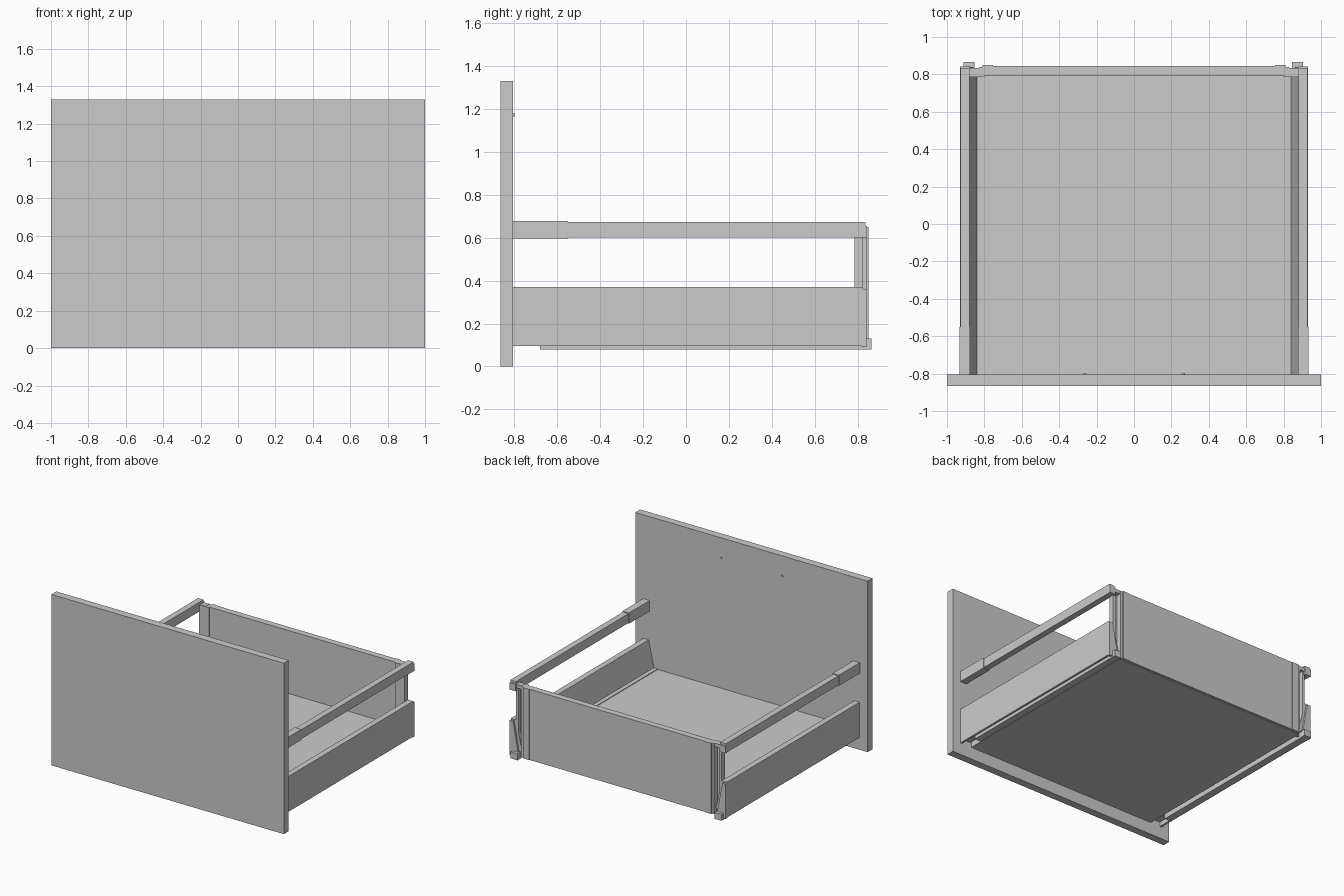
import bpy
import bmesh
from mathutils import Vector

cube = bpy.data.objects.get("Cube")
if cube:
    bpy.data.objects.remove(cube, do_unlink=True)

grey = bpy.data.materials.new("plain_grey")
grey.use_nodes = True
COLOUR = (0.6, 0.6, 0.6, 1)
grey.diffuse_color = COLOUR
grey.node_tree.nodes["Principled BSDF"].inputs["Base Color"].default_value = COLOUR


def finish(name, bm):
    bmesh.ops.recalc_face_normals(bm, faces=bm.faces)
    mesh = bpy.data.meshes.new(name)
    bm.to_mesh(mesh)
    bm.free()
    mesh.materials.append(grey)
    obj = bpy.data.objects.new(name, mesh)
    bpy.context.collection.objects.link(obj)
    return obj


def box(name, x, y, z):
    """Box from (min, max) ranges."""
    bm = bmesh.new()
    bmesh.ops.create_cube(bm, size=1)
    for v in bm.verts:
        v.co = Vector([(a + b) / 2 + c * (b - a) for c, (a, b) in zip(v.co, (x, y, z))])
    return finish(name, bm)


def extrude_y(name, profile, y0, y1):
    """Extrude an (x, z) outline along y."""
    bm = bmesh.new()
    face = bm.faces.new([bm.verts.new((x, y0, z)) for x, z in profile])
    moved = bmesh.ops.extrude_face_region(bm, geom=[face])["geom"]
    bmesh.ops.translate(bm, vec=(0, y1 - y0, 0),
                        verts=[g for g in moved if isinstance(g, bmesh.types.BMVert)])
    return finish(name, bm)


FRONT = -0.805

# Front, floor and back panels
box("front_panel", (-1, 1), (-0.865, FRONT), (0, 1.33))
box("floor_panel", (-0.83, 0.83), (FRONT, 0.83), (0.095, 0.16))
box("back_panel", (-0.81, 0.81), (0.795, 0.845), (0.1, 0.65))

# Sloped side wall with an inner ledge and an open channel underneath
wall = [(0.93, 0.095), (0.93, 0.37), (0.885, 0.37), (0.84, 0.165), (0.807, 0.165),
        (0.807, 0.15), (0.84, 0.15), (0.84, 0.13), (0.915, 0.13), (0.915, 0.095)]
# Tapered cap closing the back end of the wall
cap = [(0.93, 0.09), (0.93, 0.36), (0.9, 0.36), (0.86, 0.14), (0.86, 0.09)]

for side, s in (("left", 1), ("right", -1)):
    def span(a, b):
        return tuple(sorted((s * a, s * b)))

    extrude_y(side + "_side_wall", [(s * x, z) for x, z in wall], FRONT, 0.825)
    extrude_y(side + "_wall_end_cap", [(s * x, z) for x, z in cap], 0.82, 0.84)

    # Gallery rail with its front sleeve
    box(side + "_rail", span(0.88, 0.928), (FRONT, 0.835), (0.6, 0.672))
    box(side + "_rail_sleeve", span(0.876, 0.932), (FRONT, -0.55), (0.595, 0.678))
    box(side + "_rail_end_cap", span(0.876, 0.93), (0.825, 0.842), (0.6, 0.655))

    # Corner bracket: two uprights, a recessed web and a top bridge
    box(side + "_bracket_inner_upright", span(0.8, 0.83), (0.785, 0.84), (0.1, 0.65))
    box(side + "_bracket_web", span(0.83, 0.87), (0.785, 0.8), (0.1, 0.65))
    box(side + "_bracket_outer_upright", span(0.865, 0.885), (0.785, 0.825), (0.1, 0.65))
    box(side + "_bracket_bridge", span(0.83, 0.885), (0.79, 0.835), (0.625, 0.652))
    box(side + "_bracket_flange", span(0.755, 0.81), (0.845, 0.849), (0.1, 0.65))

    # Runner under the wall, ending in a block behind the drawer
    shift = -0.009 if s > 0 else 0
    box(side + "_runner", span(0.855 + shift, 0.912 + shift), (-0.68, 0.83), (0.08, 0.125))
    box(side + "_runner_end_block", span(0.853 + shift, 0.912 + shift), (0.83, 0.865), (0.08, 0.13))

    # Small fixing stud on the inside of the front panel
    bm = bmesh.new()
    bmesh.ops.create_cone(bm, cap_ends=True, segments=16, radius1=0.009, radius2=0.009, depth=0.012)
    for v in bm.verts:
        v.co = Vector((v.co.x + s * 0.263, v.co.z + FRONT, v.co.y + 1.172))
    finish(side + "_fixing_stud", bm)
